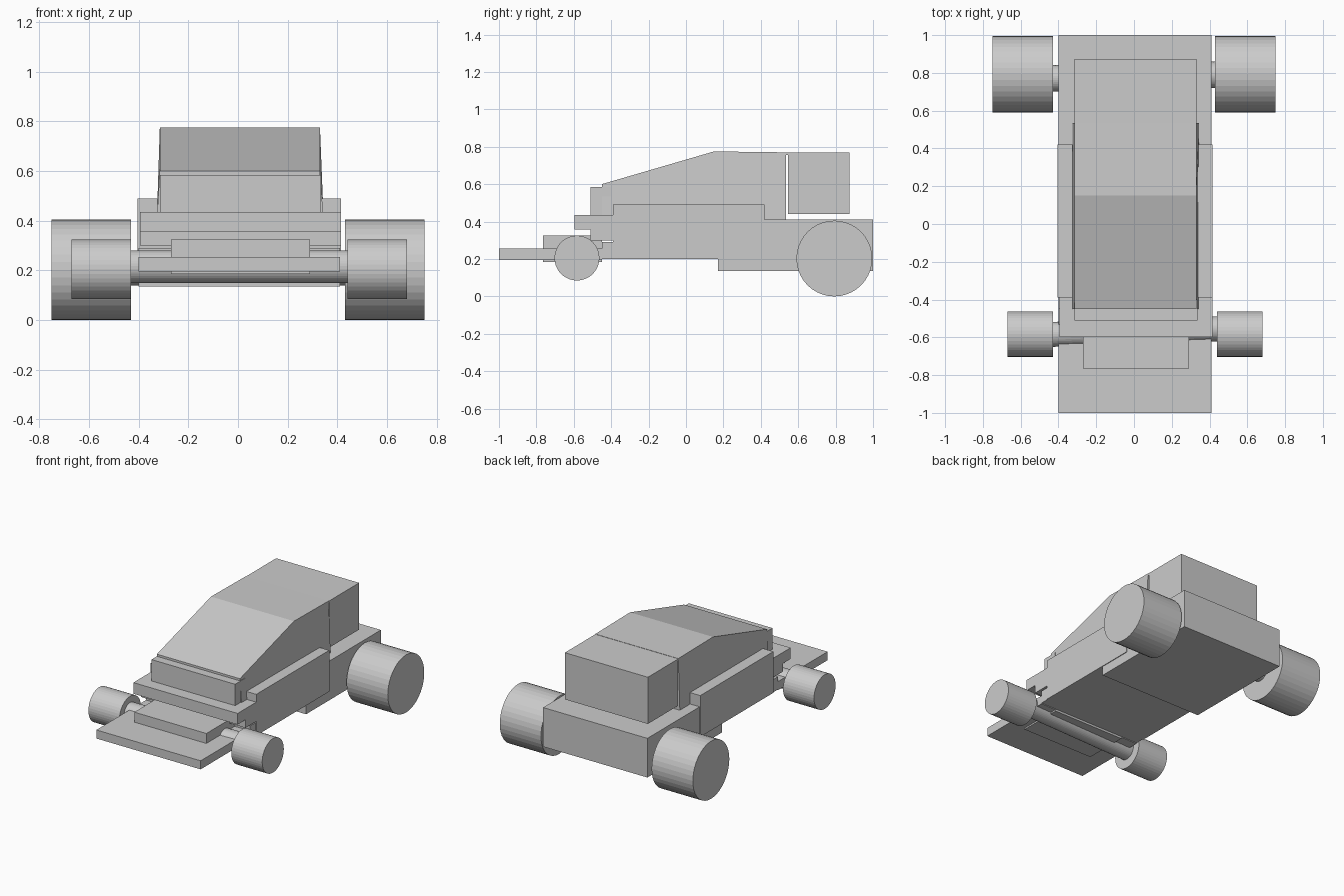
import bpy, bmesh
from math import radians
from mathutils import Matrix, Vector

if "Cube" in bpy.data.objects:
    bpy.data.objects.remove(bpy.data.objects["Cube"])


def finish(name, bm):
    bmesh.ops.recalc_face_normals(bm, faces=bm.faces)
    mesh = bpy.data.meshes.new(name)
    bm.to_mesh(mesh)
    bm.free()
    obj = bpy.data.objects.new(name, mesh)
    bpy.context.collection.objects.link(obj)
    return obj


def prism(name, x0, x1, profile):
    """Extrude a side profile of (y, z) points from x0 to x1."""
    bm = bmesh.new()
    face = bm.faces.new([bm.verts.new((x0, y, z)) for y, z in profile])
    ext = bmesh.ops.extrude_face_region(bm, geom=[face])
    verts = [g for g in ext["geom"] if isinstance(g, bmesh.types.BMVert)]
    bmesh.ops.translate(bm, verts=verts, vec=(x1 - x0, 0, 0))
    return finish(name, bm)


def box(name, x, y, z):
    return prism(name, *x, [(y[0], z[0]), (y[1], z[0]), (y[1], z[1]), (y[0], z[1])])


def rod(name, start, end, r, segments=40):
    """Cylinder between two points."""
    a, b = Vector(start), Vector(end)
    rot = Vector((0, 0, 1)).rotation_difference(b - a).to_matrix().to_4x4()
    bm = bmesh.new()
    bmesh.ops.create_cone(bm, cap_ends=True, segments=segments, radius1=r, radius2=r,
                          depth=(b - a).length,
                          matrix=Matrix.Translation((a + b) / 2) @ rot)
    return finish(name, bm)


# Chassis: floor with deeper rear section
prism("chassis", -0.40, 0.41, [(-0.45, 0.20), (0.17, 0.20), (0.17, 0.135), (1.0, 0.135),
                               (1.0, 0.41), (-0.39, 0.41), (-0.39, 0.29), (-0.45, 0.29)])

# Side pods
box("left_side_pod", (-0.405, -0.325), (-0.39, 0.42), (0.20, 0.49))
box("right_side_pod", (0.335, 0.415), (-0.39, 0.42), (0.20, 0.49))

# Stepped nose
box("front_wing", (-0.40, 0.41), (-1.0, -0.45), (0.195, 0.255))
box("nose", (-0.27, 0.29), (-0.765, -0.45), (0.185, 0.325))
box("nose_bridge", (-0.395, 0.415), (-0.51, -0.38), (0.30, 0.357))
box("upper_nose", (-0.395, 0.415), (-0.597, -0.39), (0.357, 0.435))

# Cabin with sloped windscreen
box("cowl", (-0.315, 0.335), (-0.51, -0.40), (0.43, 0.585))
cabin = prism("cabin", -0.315, 0.33, [(-0.45, 0.40), (0.535, 0.40), (0.535, 0.77),
                                      (0.15, 0.775), (-0.45, 0.60)])
# Sides lean out a little towards the bottom
for v in cabin.data.vertices:
    if v.co.z < 0.5:
        v.co.x += 0.015 if v.co.x > 0 else -0.012

# Engine cover
box("engine_cover", (-0.315, 0.33), (0.545, 0.873), (0.44, 0.768))
box("roof_joint", (-0.315, 0.33), (0.53, 0.55), (0.755, 0.768))

# Axles
rod("front_axle", (-0.45, -0.585, 0.215), (0.46, -0.555, 0.215), 0.066)
rod("rear_axle", (-0.45, 0.77, 0.21), (0.45, 0.79, 0.21), 0.07)

# Wheels
for side, rear, front in (("left", (-0.75, -0.43), (-0.67, -0.43)),
                          ("right", (0.43, 0.75), (0.44, 0.68))):
    rod(side + "_rear_wheel", (rear[0], 0.793, 0.2025), (rear[1], 0.793, 0.2025), 0.2025)
    rod(side + "_front_wheel", (front[0], -0.583, 0.205), (front[1], -0.583, 0.205), 0.12)
